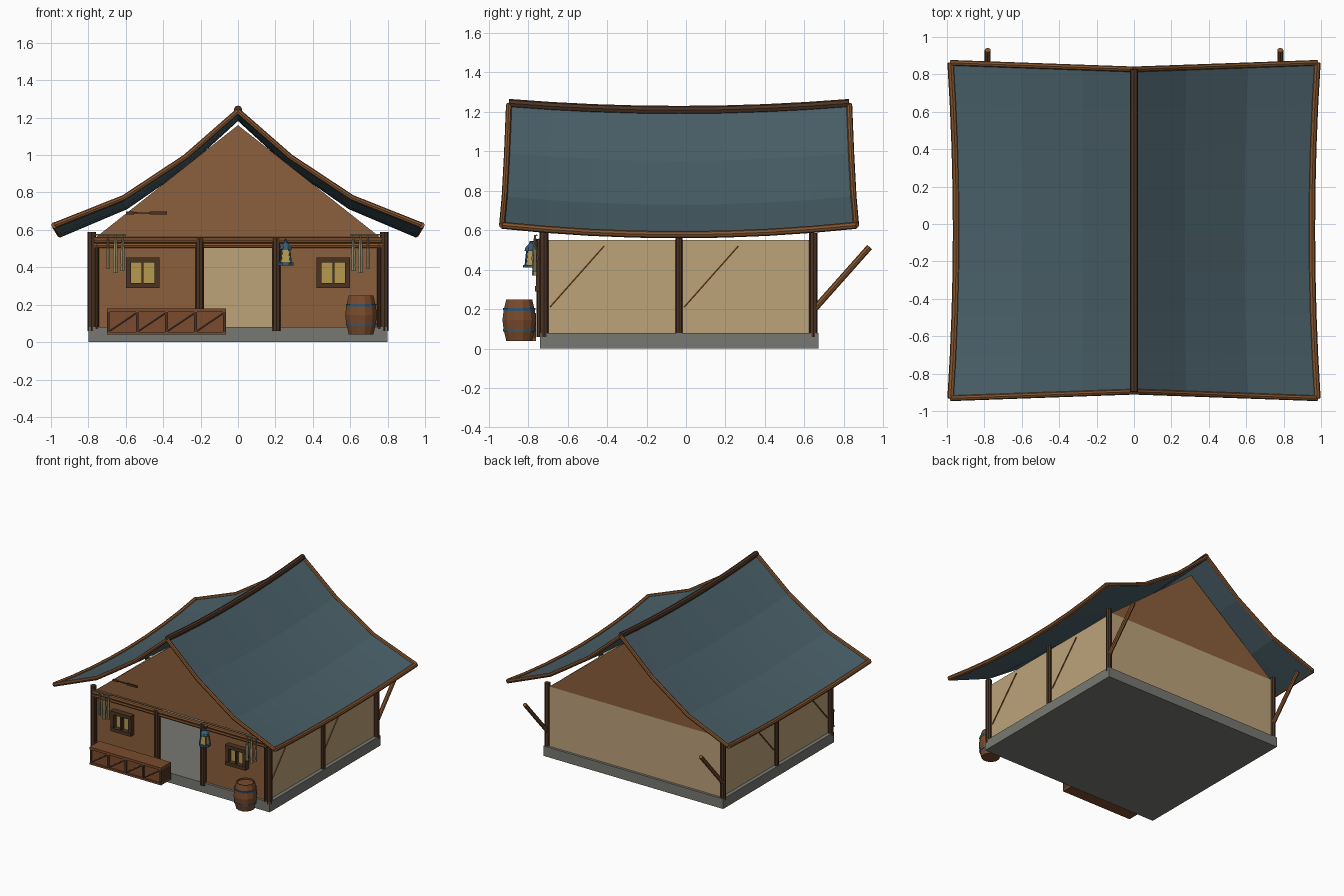
import bpy, bmesh, math
from mathutils import Vector, Matrix

cube = bpy.data.objects.get("Cube")
if cube:
    bpy.data.objects.remove(cube, do_unlink=True)


def material(name, code):
    def lin(c):
        return c / 12.92 if c <= 0.04045 else ((c + 0.055) / 1.055) ** 2.4
    rgb = [lin(int(code[i:i + 2], 16) / 255) for i in (0, 2, 4)]
    m = bpy.data.materials.new(name)
    m.diffuse_color = (*rgb, 1)
    m.use_nodes = True
    m.node_tree.nodes["Principled BSDF"].inputs["Base Color"].default_value = (*rgb, 1)
    return m


SLATE = material("slate_blue_cloth", "4A6069")
WALL = material("wall_wood", "8B5E3C")
TRIM = material("trim_wood", "85552F")
DARK = material("dark_wood", "4C3424")
CANVAS = material("cream_canvas", "BDA37A")
STONE = material("grey_stone", "777972")
GLOW = material("window_yellow", "B59A50")
METAL = material("blue_metal", "365E78")
FISH = material("dried_fish", "968A69")
CRATE = material("crate_wood", "7A4B2D")


def finish(name, bm, mats):
    bmesh.ops.recalc_face_normals(bm, faces=bm.faces)
    me = bpy.data.meshes.new(name)
    bm.to_mesh(me)
    bm.free()
    for m in mats:
        me.materials.append(m)
    ob = bpy.data.objects.new(name, me)
    bpy.context.collection.objects.link(ob)
    return ob


def box(name, lo, hi, mat):
    lo, hi = Vector(lo), Vector(hi)
    bm = bmesh.new()
    bmesh.ops.create_cube(bm, size=1, matrix=Matrix.Translation((lo + hi) / 2)
                          @ Matrix.Diagonal((*(hi - lo), 1)))
    return finish(name, bm, [mat])


def tube(name, points, radius, mat, res=2):
    cu = bpy.data.curves.new(name, 'CURVE')
    cu.dimensions = '3D'
    cu.bevel_depth = radius
    cu.bevel_resolution = res
    cu.use_fill_caps = True
    sp = cu.splines.new('POLY')
    sp.points.add(len(points) - 1)
    for p, co in zip(sp.points, points):
        p.co = (*co, 1)
    tmp = bpy.data.objects.new(name, cu)
    bpy.context.collection.objects.link(tmp)
    me = bpy.data.meshes.new_from_object(tmp.evaluated_get(bpy.context.evaluated_depsgraph_get()))
    bpy.data.objects.remove(tmp, do_unlink=True)
    me.materials.clear()
    me.materials.append(mat)
    for f in me.polygons:
        f.use_smooth = False
    ob = bpy.data.objects.new(name, me)
    bpy.context.collection.objects.link(ob)
    return ob


def lathe(name, rings, center, mats, sides, band=()):
    """Stack of (radius, z) rings; faces of the listed bands take the second material."""
    bm = bmesh.new()
    loops = [[bm.verts.new((center[0] + r * math.cos(math.tau * (i + 0.5) / sides),
                            center[1] + r * math.sin(math.tau * (i + 0.5) / sides), z))
              for i in range(sides)] for r, z in rings]
    for k, (a, b) in enumerate(zip(loops, loops[1:])):
        for i in range(sides):
            j = (i + 1) % sides
            f = bm.faces.new((a[i], a[j], b[j], b[i]))
            f.material_index = int(k in band)
    bm.faces.new(loops[0])
    bm.faces.new(loops[-1])
    return finish(name, bm, mats)


# Stone floor slab
box("stone_base", (-0.8, -0.74, 0), (0.8, 0.67, 0.08), STONE)

# Sagging roof: position from profile station and lengthwise parameter t (-1 to 1)
PROFILE = [(0, 1.235), (0.28, 0.99), (0.61, 0.772), (0.98, 0.625)]
STEPS = [i / 4 - 1 for i in range(9)]


def roof_point(side, station, t, drop=0.0):
    x, z = PROFILE[station]
    sag = 1 - t * t
    y = -0.035 + t * (0.862 + 0.035 * x / 0.98)
    return Vector((side * x * (1 - 0.03 * sag), y, z - sag * (0.035 + 0.013 * x) - drop))


bm = bmesh.new()
for drop in (0, 0.018):
    grid = [[bm.verts.new(roof_point(s, k, t, drop)) for t in STEPS]
            for s, k in ((-1, 3), (-1, 2), (-1, 1), (1, 0), (1, 1), (1, 2), (1, 3))]
    for a, b in zip(grid, grid[1:]):
        for i in range(len(STEPS) - 1):
            bm.faces.new((a[i], a[i + 1], b[i + 1], b[i]))
    if drop == 0:
        top_edges = [e for e in bm.edges if e.is_boundary]
bmesh.ops.bridge_loops(bm, edges=[e for e in bm.edges if e.is_boundary])
finish("roof_cloth", bm, [SLATE])

tube("ridge_pole", [roof_point(1, 0, t) + Vector((0, 0, 0.008)) for t in STEPS], 0.022, DARK)
for s, label in ((-1, "right"), (1, "left")):
    tube("eave_pole_" + label, [roof_point(s, 3, t) for t in STEPS], 0.018, TRIM)
    for t, end in ((-1, "front"), (1, "back")):
        tube(f"{end}_roof_edge_{label}", [roof_point(s, k, t) for k in range(4)], 0.015, TRIM)

# Gables
for y, end in ((-0.715, "front"), (0.635, "back")):
    bm = bmesh.new()
    f = bm.faces.new([bm.verts.new(p) for p in
                      ((-0.76, y, 0.56), (0.76, y, 0.56), (0, y, 1.16))])
    ext = bmesh.ops.extrude_face_region(bm, geom=[f])
    bmesh.ops.translate(bm, vec=(0, 0.015, 0),
                        verts=[v for v in ext["geom"] if isinstance(v, bmesh.types.BMVert)])
    finish(end + "_gable", bm, [WALL])

# Back wall and front beams
box("back_wall", (-0.76, 0.635, 0.08), (0.76, 0.65, 0.56), CANVAS)
tube("front_beam_upper", [(-0.77, -0.735, 0.545), (0.77, -0.735, 0.545)], 0.017, TRIM)
tube("front_beam_lower", [(-0.77, -0.73, 0.517), (0.77, -0.73, 0.517)], 0.014, TRIM)

# Mirrored walls, posts, braces, windows and hanging fish
for s, label in ((-1, "right"), (1, "left")):
    def span(a, b):
        return min(s * a, s * b), max(s * a, s * b)

    def mbox(name, x, y, z, mat):
        x = span(*x)
        box(f"{name}_{label}", (x[0], y[0], z[0]), (x[1], y[1], z[1]), mat)

    mbox("front_wall", (0.19, 0.765), (-0.72, -0.705), (0.08, 0.55), WALL)
    mbox("side_wall", (0.757, 0.77), (-0.705, 0.64), (0.08, 0.55), CANVAS)
    for y, top, r, name in ((-0.72, 0.59, 0.023, "front"), (-0.035, 0.575, 0.018, "middle"),
                            (0.645, 0.585, 0.022, "back")):
        tube(f"{name}_post_{label}", [(s * 0.782, y, 0.06), (s * 0.782, y, top)], r, DARK)
    tube("inner_post_" + label, [(s * 0.755, -0.732, 0.07), (s * 0.755, -0.732, 0.55)], 0.011, DARK)
    tube("door_post_" + label, [(s * 0.205, -0.735, 0.06), (s * 0.205, -0.735, 0.555)], 0.023, DARK)
    for y, name in ((-0.69, "front"), (-0.01, "rear")):
        tube(f"{name}_side_brace_{label}",
             [(s * 0.773, y, 0.21), (s * 0.773, y + 0.275, 0.52)], 0.005, TRIM, 1)
    tube("back_brace_" + label, [(s * 0.782, 0.65, 0.2), (s * 0.782, 0.93, 0.515)], 0.016, TRIM)

    # Window: four frame bars, mullion and pane
    mbox("window_pane", (0.43, 0.59), (-0.728, -0.72), (0.3, 0.44), GLOW)
    for a, b in ((0.42, 0.447), (0.573, 0.6), (0.504, 0.516)):
        mbox("window_upright", (a, b), (-0.76, -0.72), (0.295, 0.445), DARK)
    for a, b in ((0.29, 0.317), (0.425, 0.452)):
        mbox("window_rail", (0.42, 0.6), (-0.765, -0.72), (a, b), DARK)

    # Drying rack with three hanging fish
    tube("drying_rod_" + label, [(s * 0.6, -0.757, 0.574), (s * 0.77, -0.757, 0.574)], 0.005, FISH, 1)
    for x, low, r in ((0.617, 0.38, 0.014), (0.655, 0.37, 0.017), (0.695, 0.39, 0.010)):
        lathe("hanging_fish_" + label,
              [(0.004, 0.575), (r * 0.6, 0.53), (r, 0.46), (r * 0.8, low + 0.03), (r * 0.9, low)],
              (s * x, -0.765), [FISH], 6)

# Lantern beside the door
LX, LY = 0.255, -0.785
lathe("lantern_glass", [(0.038, 0.42), (0.026, 0.5)], (LX, LY), [GLOW], 4)
lathe("lantern_base", [(0.044, 0.41), (0.044, 0.425)], (LX, LY), [METAL], 8)
lathe("lantern_cap", [(0.036, 0.495), (0.03, 0.515), (0.012, 0.53), (0.008, 0.545)],
      (LX, LY), [METAL], 8)
for i in range(4):
    a = math.tau * (i + 0.5) / 4
    d = Vector((math.cos(a), math.sin(a), 0))
    c = Vector((LX, LY, 0))
    tube("lantern_bar", [c + d * 0.04 + Vector((0, 0, 0.42)),
                         c + d * 0.028 + Vector((0, 0, 0.5))], 0.005, METAL, 1)
tube("lantern_hook", [(LX, LY, 0.54), (LX, -0.73, 0.55)], 0.005, DARK, 1)

# Barrel with two hoops
lathe("barrel", [(0.068, 0.04), (0.079, 0.085), (0.082, 0.1), (0.088, 0.145), (0.082, 0.19),
                 (0.079, 0.205), (0.068, 0.25), (0.06, 0.25), (0.06, 0.24)],
      (0.658, -0.845), [CRATE], 12)
for z in (0.092, 0.198):
    lathe("barrel_hoop", [(0.083, z - 0.007), (0.085, z + 0.007)], (0.658, -0.845), [METAL], 12)

# Row of crates with uprights and diagonal boards
X0, X1, YF, YB = -0.7, -0.065, -0.885, -0.76
box("crate_body", (X0 + 0.005, YF + 0.012, 0.045), (X1 - 0.005, YB, 0.165), CRATE)
box("crate_lid", (X0, YF, 0.16), (X1, YB, 0.18), CRATE)
box("crate_floor", (X0, YF, 0.04), (X1, YB, 0.055), CRATE)
pitch = (X1 - X0 - 0.014) / 4
for i in range(5):
    x = X0 + i * pitch
    box("crate_upright", (x, YF + 0.002, 0.042), (x + 0.014, YB, 0.162), DARK)
    if i < 4:
        tube("crate_diagonal", [(x + 0.014, YF + 0.01, 0.06), (x + pitch, YF + 0.01, 0.155)],
             0.007, DARK, 1)

# Paddle hung before the gable
tube("paddle_shaft", [(-0.6, -0.735, 0.692), (-0.38, -0.735, 0.688)], 0.004, DARK, 1)
for x, w in ((-0.425, 0.045), (-0.575, 0.02)):
    box("paddle_blade", (x - w, -0.739, 0.682), (x + w, -0.731, 0.698), DARK)
